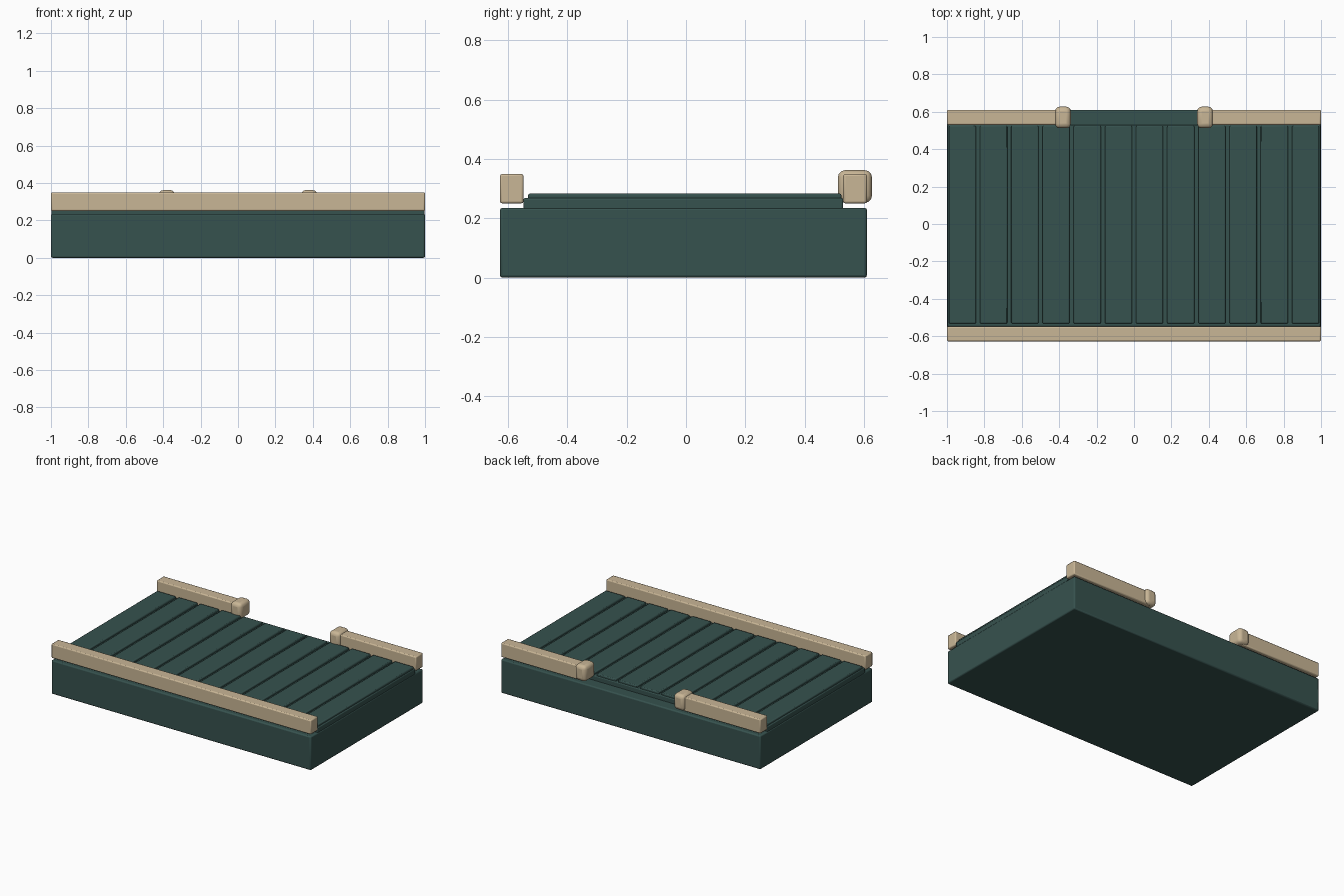
import bpy

if "Cube" in bpy.data.objects:
    bpy.data.objects.remove(bpy.data.objects["Cube"])


def material(name, rgb):
    m = bpy.data.materials.new(name)
    m.diffuse_color = (*rgb, 1)
    m.use_nodes = True
    m.node_tree.nodes["Principled BSDF"].inputs["Base Color"].default_value = m.diffuse_color
    return m


GREEN = material("dark green paint", (0.037, 0.084, 0.077))
WOOD = material("pale wood", (0.584, 0.468, 0.305))


def box(name, x, y, z, mat, bevel, segments=2):
    """Bevelled box spanning the given (min, max) ranges."""
    bpy.ops.mesh.primitive_cube_add(
        size=1, location=[(a + b) / 2 for a, b in (x, y, z)])
    ob = bpy.context.object
    ob.name = name
    ob.scale = [b - a for a, b in (x, y, z)]
    bpy.ops.object.transform_apply(location=False, rotation=False, scale=True)
    ob.data.materials.append(mat)
    mod = ob.modifiers.new("rounded edges", "BEVEL")
    mod.width = bevel
    mod.segments = segments
    bpy.ops.object.shade_smooth_by_angle()
    return ob


# Solid base and the raised deck on it
box("base", (-1, 1), (-0.627, 0.61), (0, 0.235), GREEN, 0.008)
box("deck", (-0.997, 0.997), (-0.548, 0.53), (0.225, 0.268), GREEN, 0.006)

# Twelve planks with narrow gaps
PITCH = 2 / 12
for i in range(12):
    c = -1 + PITCH * (i + 0.5)
    box(f"plank_{i + 1}", (c - 0.073, c + 0.073), (-0.532, 0.524),
        (0.26, 0.283), GREEN, 0.006)

# Front rail
box("front_rail", (-1, 1), (-0.627, -0.548), (0.25, 0.349), WOOD, 0.007)

# Back rail in two halves, each ending in a rounded cap at the opening
for side, s in (("left", -1), ("right", 1)):
    box(f"back_rail_{side}", sorted((s * 0.38, s)), (0.53, 0.61),
        (0.25, 0.349), WOOD, 0.007)
    box(f"rail_cap_{side}", sorted((s * 0.338, s * 0.422)), (0.512, 0.627),
        (0.252, 0.362), WOOD, 0.024, 3)
